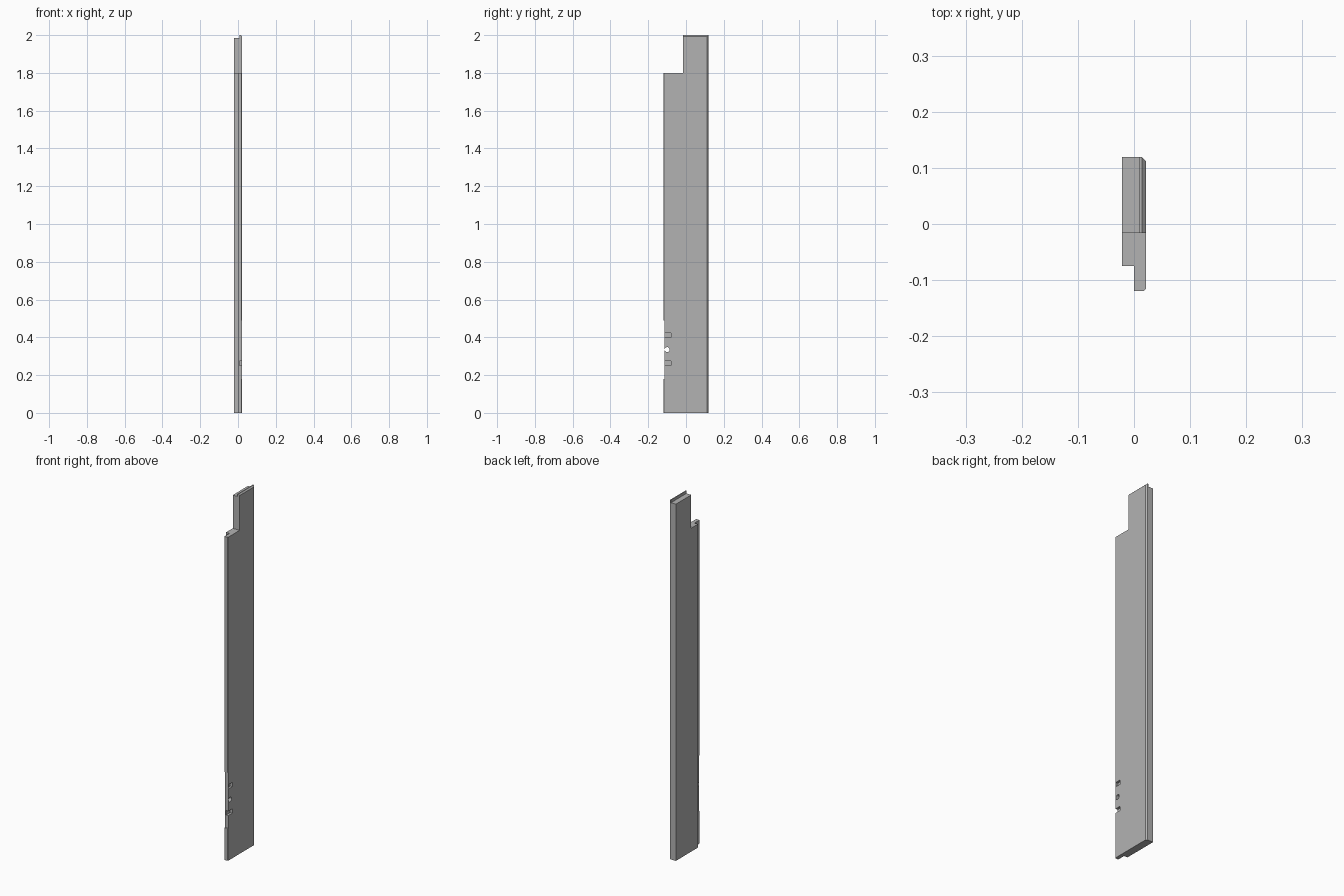
import bpy, bmesh
from mathutils import Vector

cube = bpy.data.objects.get("Cube")
if cube:
    bpy.data.objects.remove(cube, do_unlink=True)

grey = bpy.data.materials.new("plain grey")
grey.use_nodes = True
grey.diffuse_color = (0.45, 0.45, 0.45, 1)
grey.node_tree.nodes["Principled BSDF"].inputs["Base Color"].default_value = (0.45, 0.45, 0.45, 1)


def prism(name, points, direction):
    """Extrude a flat outline along a direction."""
    bm = bmesh.new()
    face = bm.faces.new([bm.verts.new(p) for p in points])
    grown = bmesh.ops.extrude_face_region(bm, geom=[face])
    top = [v for v in grown["geom"] if isinstance(v, bmesh.types.BMVert)]
    bmesh.ops.translate(bm, verts=top, vec=Vector(direction))
    bmesh.ops.recalc_face_normals(bm, faces=bm.faces)
    mesh = bpy.data.meshes.new(name)
    bm.to_mesh(mesh)
    bm.free()
    mesh.materials.append(grey)
    obj = bpy.data.objects.new(name, mesh)
    bpy.context.collection.objects.link(obj)
    return obj


def box(name, x, y, z):
    outline = [(x[0], y[0], z[0]), (x[1], y[0], z[0]), (x[1], y[1], z[0]), (x[0], y[1], z[0])]
    return prism(name, outline, (0, 0, z[1] - z[0]))


# Long panel with a thin front lip and a chamfered back edge
section = [(-0.021, -0.075), (0, -0.075), (0, -0.119), (0.018, -0.119),
           (0.021, -0.116), (0.021, 0.112), (0.014, 0.119), (-0.021, 0.119)]
panel = prism("panel", [(x, y, 0) for x, y in section], (0, 0, 2))

# Corner notch, lowered top ledge and top chamfer
cutters = [
    box("corner_notch", (-0.1, 0.1), (-0.2, -0.016), (1.8, 2.1)),
    box("top_ledge", (-0.1, 0.009), (-0.2, 0.2), (1.985, 2.1)),
    prism("top_chamfer", [(0.012, -0.2, 2.002), (0.023, -0.2, 1.991), (0.023, -0.2, 2.002)], (0, 0.4, 0)),
    box("front_plate_recess", (-0.01, 0.03), (-0.13, -0.115), (0.18, 0.49)),
]
# Latch pockets in the lip, the lower one open at the front
for name, z, front in (("upper_pocket", 0.41, -0.113), ("lower_pocket", 0.263, -0.13)):
    cutters.append(box(name, (0.008, 0.03), (front, -0.08), (z - 0.012, z + 0.012)))

# Round hole through the lip
bpy.ops.mesh.primitive_cylinder_add(vertices=24, radius=0.013, depth=0.1,
                                    location=(0.01, -0.1, 0.335), rotation=(0, 1.5708, 0))
hole = bpy.context.object
hole.name = "round_hole"
hole.data.materials.append(grey)
cutters.append(hole)

for cutter in cutters:
    cutter.hide_render = True
    cutter.hide_viewport = False
    mod = panel.modifiers.new(cutter.name, "BOOLEAN")
    mod.operation = "DIFFERENCE"
    mod.solver = "EXACT"
    mod.object = cutter

# Bake the cuts and drop the helpers
bpy.context.view_layer.update()
bpy.ops.object.select_all(action="DESELECT")
bpy.context.view_layer.objects.active = panel
panel.select_set(True)
for mod in list(panel.modifiers):
    bpy.ops.object.modifier_apply(modifier=mod.name)
for cutter in cutters:
    bpy.data.objects.remove(cutter, do_unlink=True)
